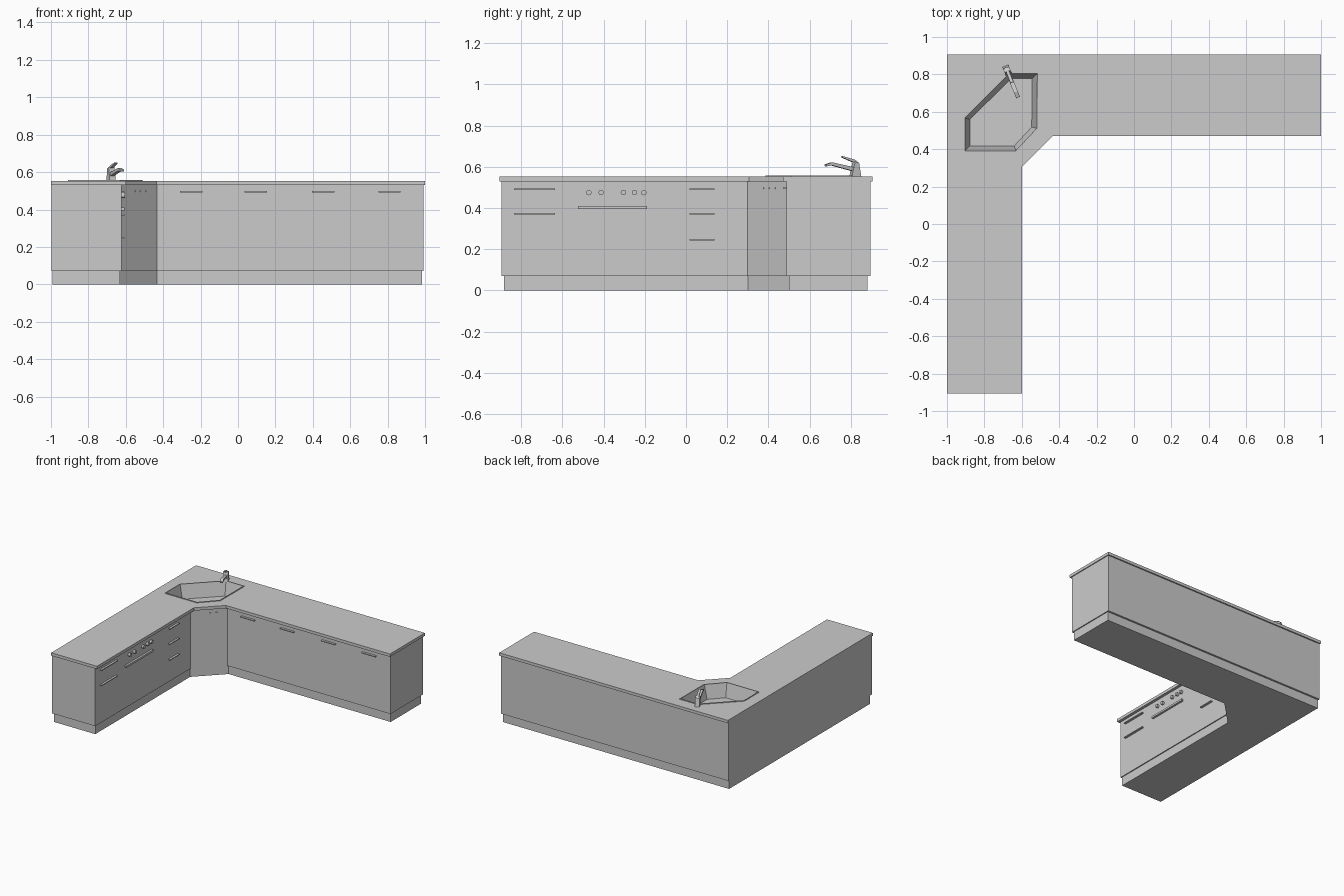
import bpy, bmesh, math
from mathutils import Vector, Matrix

if "Cube" in bpy.data.objects:
    bpy.data.objects.remove(bpy.data.objects["Cube"])


def make_object(name, bm):
    bmesh.ops.recalc_face_normals(bm, faces=bm.faces)
    mesh = bpy.data.meshes.new(name)
    bm.to_mesh(mesh)
    bm.free()
    obj = bpy.data.objects.new(name, mesh)
    bpy.context.collection.objects.link(obj)
    return obj


def loft(name, rings, cap_start=True):
    bm = bmesh.new()
    loops = [[bm.verts.new(p) for p in ring] for ring in rings]
    n = len(loops[0])
    for a, b in zip(loops, loops[1:]):
        for i in range(n):
            j = (i + 1) % n
            bm.faces.new((a[i], a[j], b[j], b[i]))
    if cap_start:
        bm.faces.new(loops[0])
    bm.faces.new(loops[-1])
    return make_object(name, bm)


def at_z(points, z):
    return [(x, y, z) for x, y in points]


def prism(name, points, z0, z1):
    return loft(name, [at_z(points, z0), at_z(points, z1)])


def box(name, center, size, angle=0):
    bm = bmesh.new()
    m = (Matrix.Translation(center) @ Matrix.Rotation(angle, 4, 'Z')
         @ Matrix.Diagonal((*size, 1)))
    bmesh.ops.create_cube(bm, size=1, matrix=m)
    return make_object(name, bm)


def l_shape(left, right, front, back, fx, fy, diag):
    """L outline; inner corner cut by the line y - x = diag."""
    return [(left, front), (fx, front), (fx, fx + diag), (fy - diag, fy),
            (right, fy), (right, back), (left, back)]


# Plinth, cabinet carcass and worktop
prism("plinth", l_shape(-0.993, 0.985, -0.883, 0.88, -0.63, 0.50, 0.932), 0, 0.07)
cabinet = prism("cabinet", l_shape(-0.998, 0.993, -0.895, 0.895, -0.622, 0.487, 0.92), 0.07, 0.53)
worktop = prism("worktop", l_shape(-1, 1, -0.905, 0.905, -0.6, 0.47, 0.905), 0.53, 0.553)

# Corner sink: rim, sloping walls and floor
outer = [(-0.91, 0.385), (-0.63, 0.385), (-0.512, 0.51), (-0.51, 0.81), (-0.67, 0.81), (-0.91, 0.57)]
floor = [(-0.878, 0.418), (-0.64, 0.418), (-0.547, 0.518), (-0.545, 0.777), (-0.658, 0.777), (-0.878, 0.558)]


def mix(t):
    return [tuple(Vector(a).lerp(Vector(b), t)) for a, b in zip(outer, floor)]


loft("sink", [at_z(outer, 0.552), at_z(outer, 0.558), at_z(mix(0.2), 0.558), at_z(floor, 0.45)],
     cap_start=False)
cutter = prism("sink_cutter", mix(0.1), 0.44, 0.6)
cutter.hide_render = True
cutter.hide_viewport = True
for obj in (cabinet, worktop):
    mod = obj.modifiers.new("sink_hole", 'BOOLEAN')
    mod.object = cutter
    mod.operation = 'DIFFERENCE'
    mod.solver = 'EXACT'

# Tap: side profiles extruded across, turned toward the sink
tap_origin = Vector((-0.688, 0.845, 0))
tap_dir = Vector((0.065, -0.16, 0)).normalized()
tap_side = Vector((-tap_dir.y, tap_dir.x, 0))


def tap_part(name, profile, width):
    rings = [[tap_origin + tap_dir * d + tap_side * s * width / 2 + Vector((0, 0, z))
              for d, z in profile] for s in (-1, 1)]
    return loft(name, rings)


tap_part("tap_body", [(0, 0.552), (0.05, 0.552), (0.032, 0.626), (0.012, 0.62)], 0.034)
tap_part("tap_spout", [(0.035, 0.578), (0.035, 0.598), (0.15, 0.622), (0.182, 0.612),
                       (0.18, 0.602), (0.15, 0.607)], 0.022)
tap_part("tap_lever", [(0.008, 0.618), (0.03, 0.635), (0.095, 0.652), (0.097, 0.646),
                       (0.045, 0.625)], 0.016)

# Bar handles on the back run
for i, x in enumerate((-0.25, 0.095, 0.455, 0.81)):
    box(f"door_handle_{i}", (x, 0.48, 0.495), (0.12, 0.02, 0.007))

# Drawer handles on the left run
for y, length, heights in ((-0.735, 0.20, (0.492, 0.372)), (0.078, 0.12, (0.492, 0.372, 0.247))):
    for i, z in enumerate(heights):
        box(f"drawer_handle_{i}", (-0.616, y, z), (0.02, length, 0.007))

# Oven handle and knobs
box("oven_handle", (-0.616, -0.357, 0.402), (0.02, 0.335, 0.015))
for i, y in enumerate((-0.472, -0.412, -0.304, -0.25, -0.205)):
    bm = bmesh.new()
    bmesh.ops.create_cone(bm, cap_ends=True, segments=16, radius1=0.013, radius2=0.013, depth=0.02,
                          matrix=Matrix.Translation((-0.615, y, 0.475)) @ Matrix.Rotation(math.pi / 2, 4, 'Y'))
    make_object(f"oven_knob_{i}", bm)

# Small pulls on the diagonal corner door
for i, t in enumerate((0.4, 0.54, 0.7)):
    p = Vector((-0.622, 0.298, 0.497)).lerp(Vector((-0.433, 0.487, 0.497)), t)
    box(f"corner_pull_{i}", p, (0.014, 0.008, 0.007), math.pi / 4)
